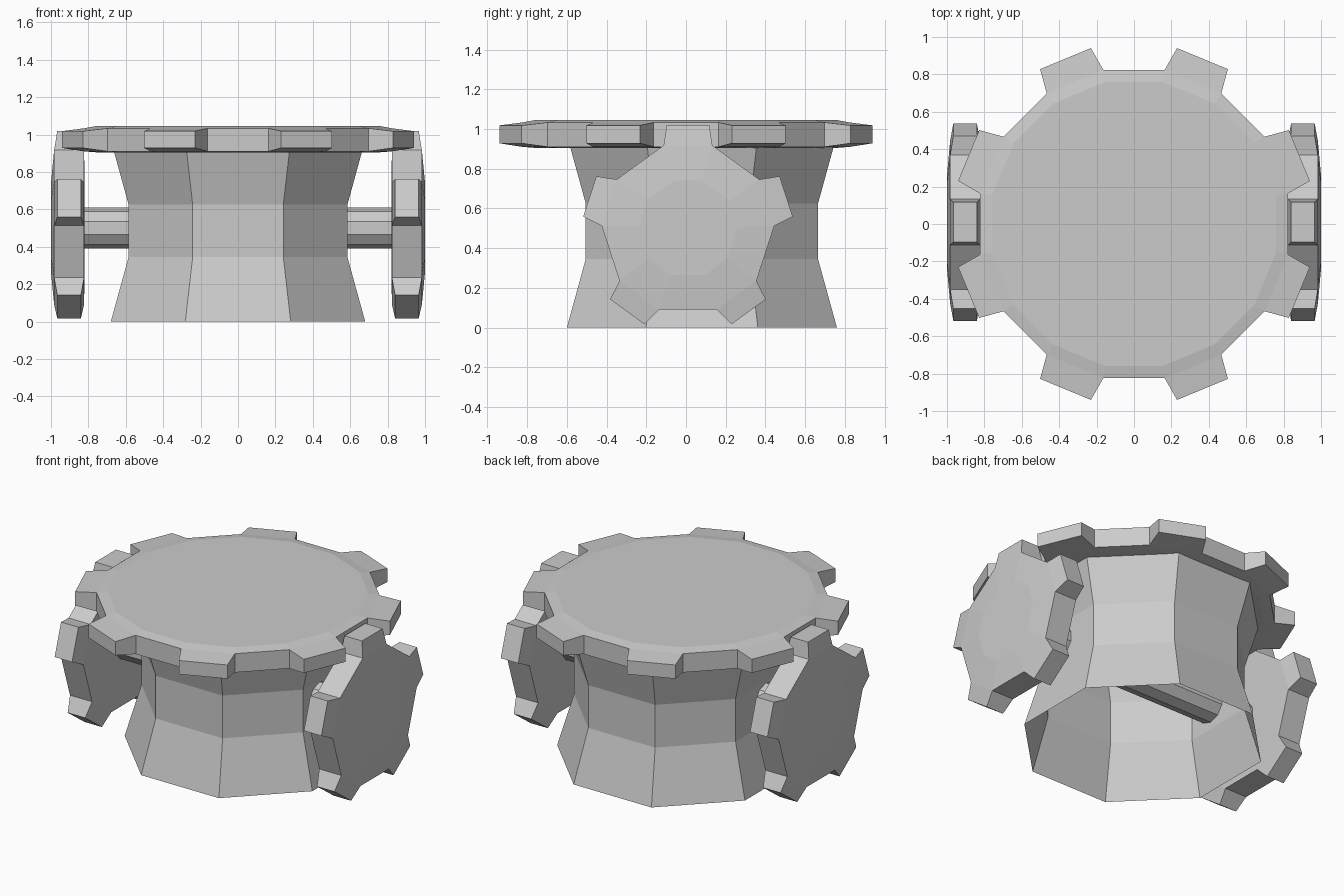
import bpy, bmesh
from math import sin, cos, pi, radians
from mathutils import Matrix, Vector

if "Cube" in bpy.data.objects:
    bpy.data.objects.remove(bpy.data.objects["Cube"])


def finish(name, bm, matrix=None):
    if matrix:
        bm.transform(matrix)
    bmesh.ops.recalc_face_normals(bm, faces=bm.faces)
    mesh = bpy.data.meshes.new(name)
    bm.to_mesh(mesh)
    bm.free()
    obj = bpy.data.objects.new(name, mesh)
    bpy.context.collection.objects.link(obj)
    return obj


def bridge(bm, a, b, skip=()):
    n = len(a)
    for i in range(n):
        if i not in skip:
            bm.faces.new((a[i], a[(i + 1) % n], b[(i + 1) % n], b[i]))


def gear(name, teeth, first, half_angle, profile, tip, matrix=None):
    """profile: (radius, height) from bottom cap to top cap; tip: (distance, half width, low, high)."""
    bm = bmesh.new()
    centres = [first + i * 2 * pi / teeth for i in range(teeth)]
    angles = [c + s * half_angle for c in centres for s in (-1, 1)]
    rings = [[bm.verts.new((r * cos(a), r * sin(a), h)) for a in angles] for r, h in profile]
    cap_low, low, high, cap_high = rings
    bm.faces.new(cap_low)
    bm.faces.new(cap_high)
    bridge(bm, cap_low, low)
    bridge(bm, high, cap_high)
    bridge(bm, low, high, skip=range(0, 2 * teeth, 2))
    # tapered teeth grown out of every other rim face
    dist, half, z0, z1 = tip
    for i, c in enumerate(centres):
        out, side = Vector((cos(c), sin(c), 0)), Vector((-sin(c), cos(c), 0))
        root = [low[2 * i], low[2 * i + 1], high[2 * i + 1], high[2 * i]]
        end = [bm.verts.new(out * dist + side * s * half + Vector((0, 0, z)))
               for s, z in ((-1, z0), (1, z0), (1, z1), (-1, z1))]
        bridge(bm, root, end)
        bm.faces.new(end)
    return finish(name, bm, matrix)


# local axis z -> world x, for the parts that turn about x
SIDEWAYS = Matrix(((0, 0, 1, 0), (1, 0, 0, 0.01), (0, 1, 0, 0.5), (0, 0, 0, 1)))

# large flat toothed top
gear("top_gear", 8, pi / 8, pi / 16,
     [(0.775, 0.905), (0.84, 0.91), (0.84, 1.033), (0.775, 1.045)],
     (0.957, 0.147, 0.928, 1.018))

# side wheels, mirrored across x
wheel = gear("side_wheels", 5, pi / 2, radians(16.4),
             [(0.25, 0.82), (0.435, 0.823), (0.435, 0.983), (0.25, 1.0)],
             (0.52, 0.107, 0.84, 0.966), SIDEWAYS)
wheel.modifiers.new("Mirror", 'MIRROR')

# axle through the body
bm = bmesh.new()
bmesh.ops.create_cone(bm, cap_ends=True, segments=10, radius1=0.11, radius2=0.11, depth=1.76)
finish("axle", bm, SIDEWAYS)

# waisted eight-sided body, open underneath
bm = bmesh.new()
rings = []
for apothem, z in ((0.68, 0), (0.585, 0.345), (0.585, 0.625), (0.68, 0.97)):
    r = apothem / cos(pi / 8)
    rings.append([bm.verts.new((r * cos(a), 0.08 + r * sin(a), z))
                  for a in (pi / 8 + i * pi / 4 for i in range(8))])
for a, b in zip(rings, rings[1:]):
    bridge(bm, a, b)
finish("body", bm)
